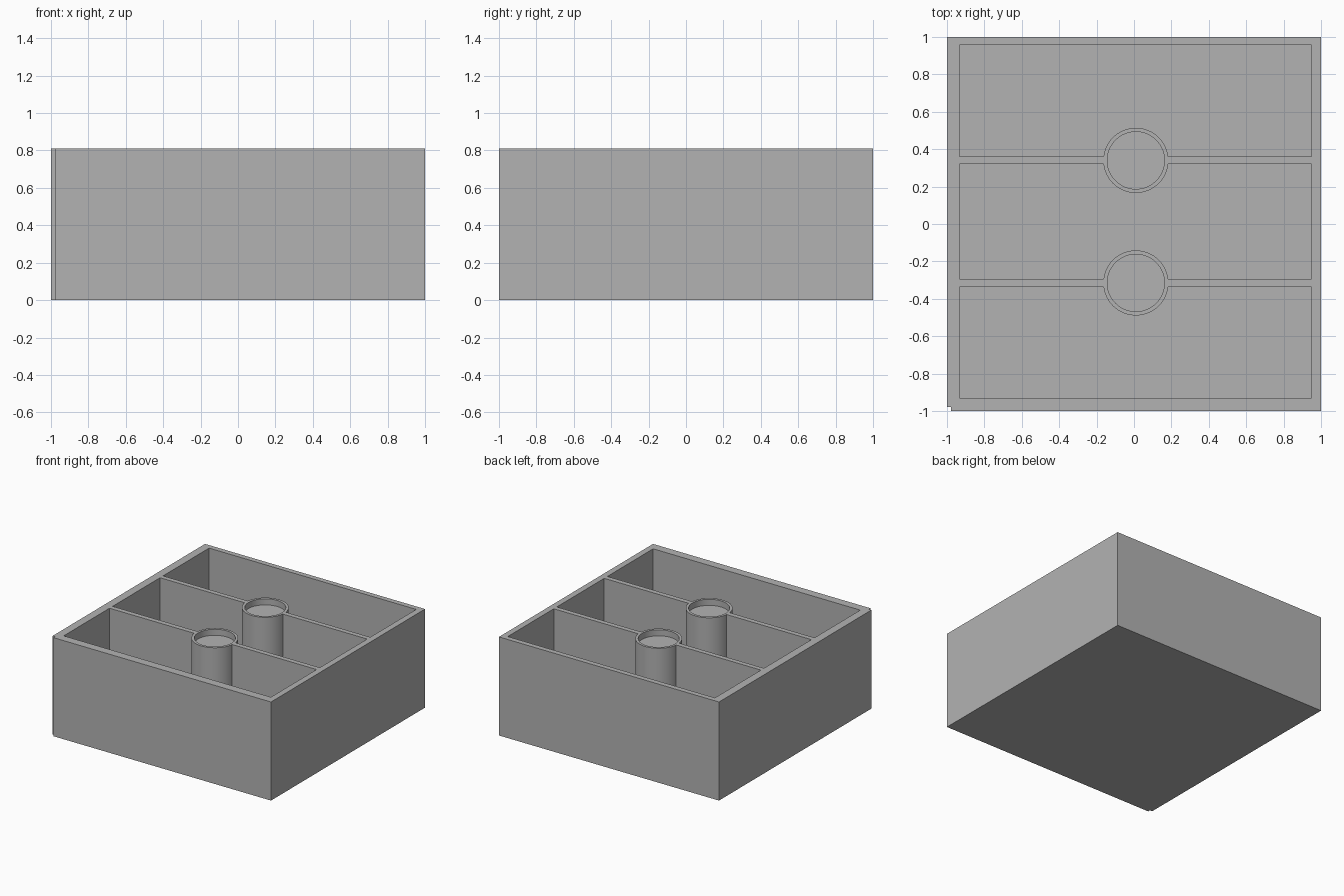
import bpy
import bmesh
import math
from mathutils import Matrix, Vector

if "Cube" in bpy.data.objects:
    bpy.data.objects.remove(bpy.data.objects["Cube"], do_unlink=True)

HEIGHT, FLOOR, RECESS = 0.81, 0.05, 0.05
TUBE_X, TUBE_Y = 0.01, (-0.315, 0.34)
OUTER, INNER = 0.174, 0.153
LEFT, RIGHT = -0.933, 0.95
BAYS = ((-0.93, -0.336), (-0.295, 0.32), (0.36, 0.957))

grey = bpy.data.materials.new("plain grey")
grey.use_nodes = True
colour = (0.45, 0.45, 0.45, 1)
grey.diffuse_color = colour
grey.node_tree.nodes["Principled BSDF"].inputs["Base Color"].default_value = colour


def finish(name, bm):
    mesh = bpy.data.meshes.new(name)
    bm.to_mesh(mesh)
    bm.free()
    mesh.materials.append(grey)
    obj = bpy.data.objects.new(name, mesh)
    bpy.context.collection.objects.link(obj)
    return obj


def box(name, low, high):
    low, high = Vector(low), Vector(high)
    bm = bmesh.new()
    bmesh.ops.create_cube(bm, size=1, matrix=Matrix.Translation((low + high) / 2)
                          @ Matrix.Diagonal((*(high - low), 1)))
    return finish(name, bm)


def cylinder(name, y, radius, bottom, top):
    bm = bmesh.new()
    bmesh.ops.create_cone(bm, cap_ends=True, segments=64, radius1=radius, radius2=radius,
                          depth=top - bottom,
                          matrix=Matrix.Translation((TUBE_X, y, (bottom + top) / 2)))
    return finish(name, bm)


def cut(target, cutter):
    """Subtract the cutter for good and remove it."""
    mod = target.modifiers.new("cut", "BOOLEAN")
    mod.operation, mod.solver, mod.object = "DIFFERENCE", "EXACT", cutter
    bpy.context.view_layer.objects.active = target
    bpy.ops.object.modifier_apply(modifier=mod.name)
    bpy.data.objects.remove(cutter, do_unlink=True)


# Outer block with a small notch down one front corner
tray = box("divided_tray", (-1, -1, 0), (1, 1, HEIGHT))
cut(tray, box("corner_notch", (-1.1, -1.1, -0.1), (-0.978, -0.978, HEIGHT + 0.1)))

# Three compartments, each leaving the round posts standing
for front, back in BAYS:
    bay = box("compartment", (LEFT, front, FLOOR), (RIGHT, back, HEIGHT + 0.1))
    for y in TUBE_Y:
        if front - OUTER < y < back + OUTER:
            cut(bay, cylinder("post", y, OUTER, FLOOR - 0.1, HEIGHT + 0.2))
    cut(tray, bay)

# Shallow round cup in the top of each post
for y in TUBE_Y:
    cut(tray, cylinder("post_cup", y, INNER, HEIGHT - RECESS, HEIGHT + 0.1))

bpy.ops.object.select_all(action="DESELECT")
tray.select_set(True)
bpy.context.view_layer.objects.active = tray
bpy.ops.object.shade_smooth_by_angle(angle=math.radians(30))
